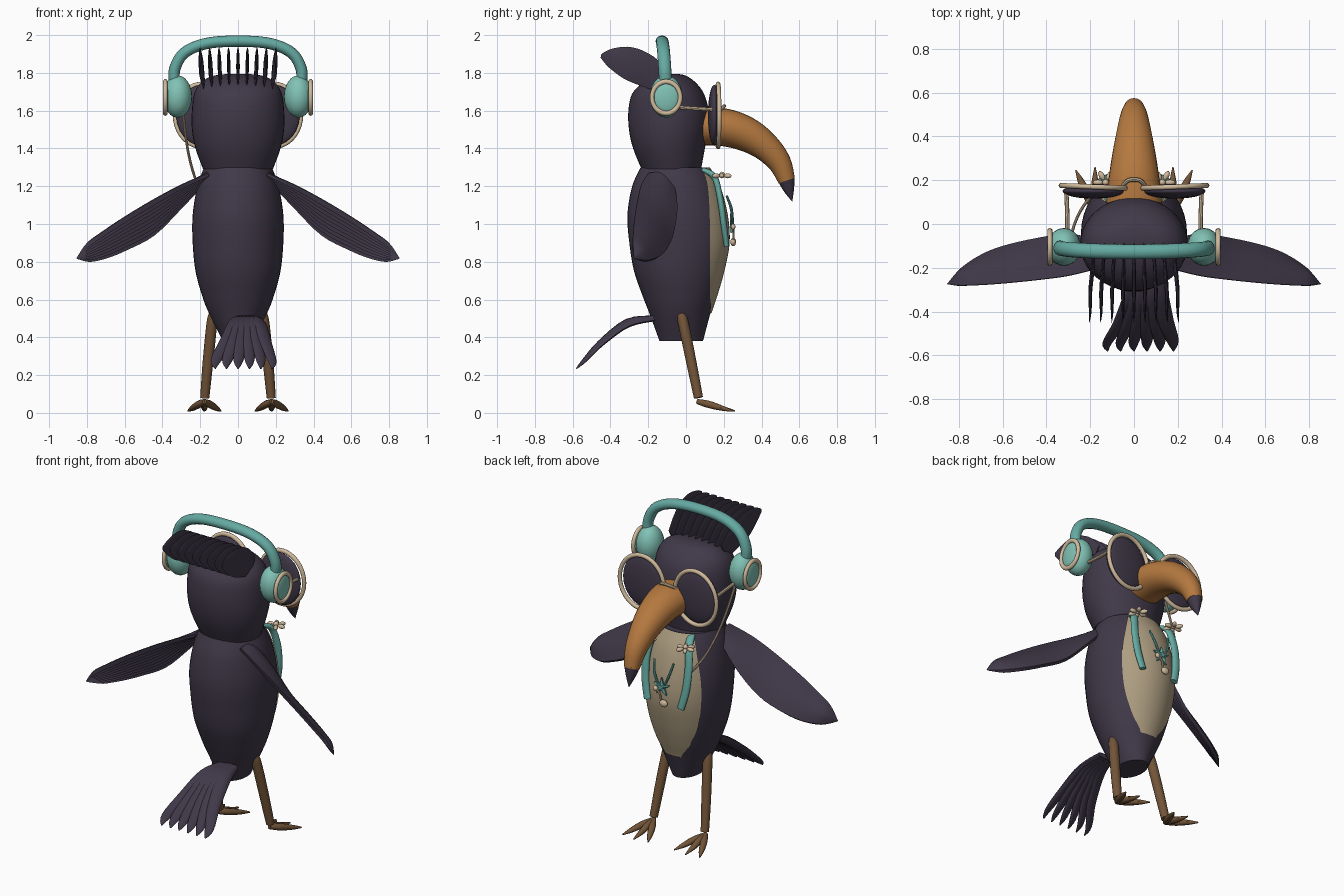
import bpy, bmesh
from math import sin, cos, pi, radians
from mathutils import Vector

cube = bpy.data.objects.get("Cube")
if cube:
    bpy.data.objects.remove(cube)


def material(name, r, g, b):
    m = bpy.data.materials.new(name)
    m.use_nodes = True
    m.diffuse_color = (r, g, b, 1)
    m.node_tree.nodes["Principled BSDF"].inputs["Base Color"].default_value = (r, g, b, 1)
    return m


PLUM = material("dark plum", .052, .04, .066)
CREAM = material("cream", .64, .5, .34)
BELLY = material("belly tan", .42, .34, .22)
MINT = material("mint", .22, .54, .46)
TEAL = material("teal", .13, .4, .36)
ORANGE = material("beak orange", .46, .19, .05)
BROWN = material("leg brown", .17, .09, .04)


def finish(ob, name, mat, angle=40):
    ob.name = name
    ob.data.materials.clear()
    ob.data.materials.append(mat)
    bpy.ops.object.select_all(action="DESELECT")
    ob.select_set(True)
    bpy.context.view_layer.objects.active = ob
    bpy.ops.object.shade_smooth_by_angle(angle=radians(angle))
    return ob


def smooth(rows, n=4):
    """Catmull-Rom resampling of rows of numbers."""
    out = []
    for i in range(len(rows) - 1):
        p0, p1 = rows[max(i - 1, 0)], rows[i]
        p2, p3 = rows[i + 1], rows[min(i + 2, len(rows) - 1)]
        for k in range(n):
            t = k / n
            out.append([b + .5 * t * (c - a + t * (2*a - 5*b + 4*c - d + t * (3*(b - c) + d - a)))
                        for a, b, c, d in zip(p0, p1, p2, p3)])
    return out + [list(rows[-1])]


def loft(name, rings, mat, closed=True, angle=40):
    bm = bmesh.new()
    vs = [[bm.verts.new(p) for p in ring] for ring in rings]
    n = len(rings[0])
    for a, b in zip(vs, vs[1:]):
        for i in range(n if closed else n - 1):
            j = (i + 1) % n
            bm.faces.new((a[i], a[j], b[j], b[i]))
    if closed:
        bm.faces.new(vs[0][::-1])
        bm.faces.new(vs[-1])
        bmesh.ops.recalc_face_normals(bm, faces=bm.faces[:])
    me = bpy.data.meshes.new(name)
    bm.to_mesh(me)
    bm.free()
    ob = bpy.data.objects.new(name, me)
    bpy.context.collection.objects.link(ob)
    return finish(ob, name, mat, angle)


def sweep(name, rows, mat, side=(1, 0, 0), sides=16, n=4):
    """Elliptical tube through rows of x, y, z, half width along side, half depth."""
    rows = smooth(rows, n)
    pts = [Vector(r[:3]) for r in rows]
    rings = []
    for i, (p, r) in enumerate(zip(pts, rows)):
        tan = (pts[min(i + 1, len(pts) - 1)] - pts[max(i - 1, 0)]).normalized()
        u = Vector(side)
        u = (u - tan * u.dot(tan)).normalized()
        v = tan.cross(u)
        rings.append([p + u * (cos(2*pi*k/sides) * max(r[3], .001))
                      + v * (sin(2*pi*k/sides) * max(r[4], .001)) for k in range(sides)])
    return loft(name, rings, mat)


def ball(name, loc, scale, mat, rot=(0, 0, 0), seg=24):
    bpy.ops.mesh.primitive_uv_sphere_add(segments=seg, ring_count=seg // 2, location=loc, rotation=rot)
    bpy.context.object.scale = scale
    return finish(bpy.context.object, name, mat)


def ring(name, loc, rot, r, tube, mat, scale=(1, 1, 1)):
    bpy.ops.mesh.primitive_torus_add(major_radius=r, minor_radius=tube, major_segments=40,
                                     minor_segments=10, location=loc, rotation=rot)
    bpy.context.object.scale = scale
    return finish(bpy.context.object, name, mat)


def oval(row, t, grow=0.0):
    z, w, back, front = row[:4]
    return ((w + grow) * sin(t), (front + back) / 2 + ((front - back) / 2 + grow) * cos(t), z)


def lathe(name, rows, mat, n=40):
    loft(name, [[oval(r, 2*pi*k/n) for k in range(n)] for r in rows], mat)


# Body: height, half width, back, front, half angle of the belly patch
body = smooth([(.38, .08, -.14, .09, 10), (.53, .155, -.195, .13, 20), (.62, .19, -.23, .16, 36),
               (.75, .225, -.275, .197, 47), (.9, .24, -.3, .225, 52), (1.05, .24, -.31, .215, 50),
               (1.2, .215, -.285, .175, 44), (1.3, .18, -.24, .12, 38)], 5)
lathe("body", body, PLUM)
loft("belly_patch", [[oval(r, radians(r[4]) * k / 8, .006) for k in range(8, -9, -1)]
                     for r in body if r[0] > .525], BELLY, closed=False)

# Head
lathe("head", smooth([(1.29, .185, -.235, .08), (1.4, .225, -.28, .1), (1.5, .244, -.302, .12),
                      (1.6, .244, -.305, .12), (1.69, .232, -.285, .095), (1.75, .195, -.225, .05),
                      (1.785, .13, -.15, 0), (1.795, .04, -.08, -.05)]), PLUM)

# Crest of thin upright blades
for i in range(9):
    x = -.2 + .05 * i
    sweep("crest_feather", [(x * .9, -.12, 1.75, .005, .06), (x * .95, -.21, 1.81, .009, .085),
                            (x, -.31, 1.855, .009, .085), (x, -.4, 1.88, .006, .05),
                            (x * 1.02, -.45, 1.89, .001, .01)], PLUM, sides=8)

# Beak with a dark tip
sweep("beak", [(0, .06, 1.515, .13, .1), (0, .2, 1.512, .117, .1), (0, .32, 1.475, .099, .092),
               (0, .42, 1.41, .08, .077), (0, .495, 1.325, .062, .062), (0, .533, 1.23, .045, .045)],
      ORANGE, sides=24)
sweep("beak_tip", [(0, .53, 1.24, .046, .046), (0, .545, 1.18, .026, .028), (0, .562, 1.12, .001, .001)],
      PLUM, sides=24)

# Tail fan
for i in range(6):
    f = i / 5
    x0, x1 = .02 + .08 * f, -.12 + .3 * f
    sweep("tail_feather", [(x0, -.17, .5, .02, .015), (x0 * .8 + x1 * .2, -.31, .475, .04, .018),
                           (x0 * .4 + x1 * .6, -.45, .37, .036, .014), (x1, -.54, .275, .026, .008),
                           (x1, -.58, .235, .004, .003)], PLUM, side=(1, 0, -.5), sides=10)

# Wings: smooth front face, stepped feather ribs on the back face
lead = [(.16, -.07, 1.25), (.3, -.045, 1.1), (.45, -.065, .95), (.6, -.1, .87),
        (.7, -.14, .83), (.79, -.2, .81), (.85, -.27, .815)]
trail = [(.16, -.2, 1.27), (.3, -.235, 1.21), (.45, -.255, 1.13), (.6, -.27, 1.04),
         (.72, -.278, .96), (.8, -.28, .9), (.855, -.275, .82)]
RIBS = 9
for s, label in ((1, "left"), (-1, "right")):
    rings = []
    for a, b in zip(smooth(lead), smooth(trail)):
        a, b = Vector((s * a[0], *a[1:])), Vector((s * b[0], *b[1:]))
        chord = b - a
        out = Vector((s * .45, .6, .65)) * min(1, chord.length * 8)
        front = [a + chord * (k / RIBS) + out * (.022 * sin(pi * k / RIBS)) for k in range(RIBS + 1)]
        back = []
        for k in range(RIBS, 0, -1):
            back += [a + chord * (k / RIBS) - out * .004, a + chord * ((k - .85) / RIBS) - out * .02]
        rings.append(front + back)
    loft(label + "_wing", rings, PLUM, angle=30)

    # Legs and three-toed feet
    sweep(label + "_leg", [(s * .13, -.03, .53, .02, .02), (s * .138, -.015, .48, .028, .028),
                           (s * .16, .03, .26, .028, .027), (s * .176, .066, .08, .024, .024)], BROWN)
    for d in (-1, 0, 1):
        sweep(label + "_toe", [(s * .178, .06, .06, .012, .014), (s * .178 + d * .03, .12, .045, .02, .02),
                               (s * .178 + d * .062, .19, .025, .016, .014),
                               (s * .178 + d * .088, .26 - .015 * abs(d), .01, .003, .004)], BROWN, sides=10)

    # Glasses
    ball(label + "_lens", (s * .185, .15, 1.575), (.142, .034, .162), PLUM)
    ring(label + "_rim", (s * .185, .17, 1.575), (pi / 2, 0, s * .04), .148, .012, CREAM, (1, 1.12, 1))
    sweep(label + "_temple_arm", [(s * .305, -.06, 1.62, .01, .01), (s * .305, .04, 1.612, .01, .01),
                                  (s * .31, .16, 1.605, .01, .01)], CREAM, sides=8)

    # Headphone cups
    ball(label + "_ear_cup", (s * .32, -.105, 1.675), (.077, .087, .112), MINT)
    ring(label + "_cup_ring", (s * .385, -.105, 1.67), (0, pi / 2, 0), .075, .012, CREAM, (1.12, 1, 1))
    ball(label + "_cup_face", (s * .377, -.105, 1.67), (.02, .07, .08), MINT)

    # Chest straps and blossoms
    sweep(label + "_strap", [(s * .1, .09, 1.285, .022, .014), (s * .125, .15, 1.25, .024, .016),
                             (s * .145, .18, 1.14, .024, .016), (s * .14, .2, 1.0, .024, .016),
                             (s * .115, .215, .885, .022, .014)], TEAL)
    for k in range(6):
        t = k * pi / 3
        ball(label + "_petal", (s * .13 + .035 * cos(t), .19 + .035 * sin(t), 1.255),
             (.024, .013, .013), CREAM, (0, 0, t), 12)
    ball(label + "_blossom_centre", (s * .13, .19, 1.262), (.015, .015, .015), CREAM, seg=12)

    # Pendant string
    sweep(label + "_pendant_string", [(s * .065, .215, 1.15, .006, .006), (s * .05, .24, 1.08, .008, .008),
                                      (s * .02, .245, 1.01, .006, .006)], TEAL, sides=8)

# Glasses bridge
sweep("glasses_bridge", [(-.05, .175, 1.6, .01, .01), (-.025, .2, 1.622, .01, .01), (.025, .2, 1.622, .01, .01),
                         (.05, .175, 1.6, .01, .01)], CREAM, side=(0, 0, 1), sides=8)

# Headphone band
half = [(.335, -.108, 1.74), (.335, -.112, 1.82), (.285, -.118, 1.905), (.17, -.124, 1.955)]
path = half + [(0, -.127, 1.968)] + [(-x, y, z) for x, y, z in half[::-1]]
sweep("headphone_band", [p + (.034, .03) for p in path], TEAL, side=(0, 1, 0), n=6)

# Headphone cord
sweep("headphone_cord", [(-.29, -.07, 1.59, .007, .007), (-.275, -.01, 1.45, .007, .007),
                         (-.25, .05, 1.32, .007, .007), (-.21, .11, 1.2, .007, .007),
                         (-.15, .17, 1.1, .007, .007)], CREAM, side=(0, 1, 0), sides=8)

# Star pendant with hanging charm
star = [(sin(k * pi / 5) * (.022 if k % 2 else .06), cos(k * pi / 5) * (.022 if k % 2 else .06)) for k in range(10)]
loft("star_pendant", [[(x * g, y, 1.0 + z * g) for x, z in star]
                      for y, g in ((.232, .9), (.243, 1), (.255, .5))], TEAL)
ball("charm_bead", (-.02, .25, .905), (.026, .015, .022), CREAM, seg=16)
ball("charm_top_bead", (.035, .25, .985), (.016, .012, .016), CREAM, seg=16)
sweep("charm_stem", [(-.005, .25, .905, .006, .006), (.005, .252, .96, .006, .006),
                     (.035, .25, .985, .006, .006)], CREAM, side=(0, 1, 0), sides=8)
